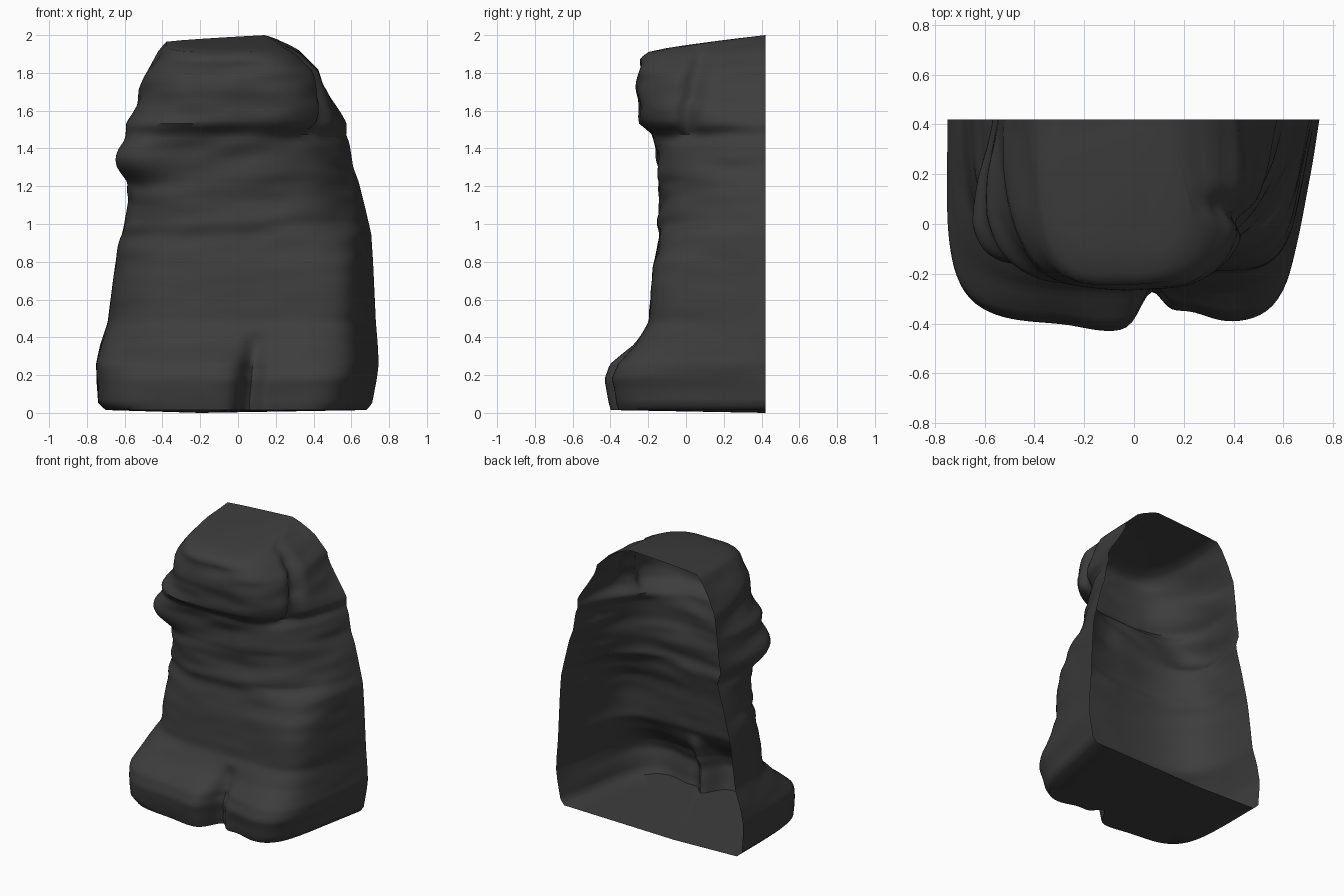
import bpy, bmesh, math
from mathutils import Vector, noise

cube = bpy.data.objects.get("Cube")
if cube:
    bpy.data.objects.remove(cube)

BACK = 0.42
AROUND, LAYERS = 96, 100

# Height, left edge, right edge, front edge, inward lean of the right side
PROFILE = [
    (0.015, -0.70, 0.68, -0.37, 0.15),
    (0.05, -0.74, 0.71, -0.38, 0.15),
    (0.18, -0.75, 0.735, -0.40, 0.14),
    (0.26, -0.75, 0.745, -0.37, 0.14),
    (0.36, -0.73, 0.74, -0.27, 0.14),
    (0.48, -0.69, 0.73, -0.20, 0.13),
    (0.80, -0.65, 0.715, -0.17, 0.11),
    (0.95, -0.625, 0.705, -0.14, 0.11),
    (1.10, -0.61, 0.67, -0.14, 0.12),
    (1.22, -0.60, 0.64, -0.13, 0.12),
    (1.30, -0.625, 0.61, -0.15, 0.12),
    (1.43, -0.60, 0.59, -0.17, 0.15),
    (1.47, -0.60, 0.575, -0.175, 0.16),
    (1.53, -0.59, 0.585, -0.245, 0.16),
    (1.70, -0.54, 0.54, -0.265, 0.13),
    (1.80, -0.48, 0.49, -0.26, 0.10),
    (1.88, -0.42, 0.35, -0.24, 0.02),
    (1.91, -0.38, 0.25, -0.20, -0.02),
]


def section(z):
    """Interpolate the edges of the rock at one height."""
    for low, high in zip(PROFILE, PROFILE[1:]):
        if z <= high[0]:
            t = (z - low[0]) / (high[0] - low[0])
            return [a + (b - a) * t for a, b in zip(low[1:], high[1:])]
    return PROFILE[-1][1:]


def bump(value, centre, width):
    return math.exp(-((value - centre) / width) ** 2)


def ramp(value, start, end):
    return max(0, min(1, (value - start) / (end - start)))


def squareness(c, z):
    """How boxy each front corner is: full at the foot, worn away higher up."""
    left = 3.2 + 2.3 * ramp(z, 0.45, 0.25) + 2 * bump(z, 1.36, 0.12)
    right = 2.7 + 5 * ramp(z, 1.0, 0.7) + ramp(z, 1.45, 1.55)
    return left + (right - left) * ramp(c, -0.2, 0.3)


def rock_point(i, z):
    left, right, front, lean = section(z)
    angle = math.pi * (1 - i / AROUND)
    c, s = math.cos(angle), math.sin(angle)

    # Rounded-box outline
    n = squareness(c, z)
    radius = (abs(c) ** n + s ** n) ** (-1 / n)
    side, depth = radius * c, radius * s
    middle = (left + right) / 2
    x = middle + side * (right - left) / 2 - lean * depth * max(0, side)
    y = BACK - depth * (BACK - front)

    # Rims tuck in behind the flanks
    tuck = ramp(y, 0.05, BACK) * -side
    x += tuck * (0.07 * bump(z, 1.35, 0.3) if side < 0
                 else 0.08 * bump(z, 1.75, 0.15))

    # Bulging ledge on the left corner below the brow
    ledge = 0.05 * bump(z, 1.37, 0.11) * bump(c, -0.75, 0.25)
    x -= ledge
    y -= ledge

    # Two toes at the foot, split by a narrow cleft
    foot = ramp(z, 0.44, 0.24)
    y += foot * depth * (0.12 * bump(x, 0.05 + z * 0.1, 0.06)
                         + 0.05 * bump(x, 0.2, 0.12)
                         - 0.03 * bump(x, -0.1, 0.15))

    # Vertical crack beside the overhanging brow
    brow = ramp(z, 1.45, 1.53) * ramp(z, 1.93, 1.83)
    if side > 0:
        x -= 0.06 * brow * bump(y, (z - 1.5) * 0.2, 0.05)

    # Weathered layers, strongest in the upper half, fading at the rim
    rough = (0.3 + 0.7 * ramp(z, 0.75, 1.0)) * ramp(z, 0, 0.12)
    rough *= ramp(y, BACK, 0.2)
    tilt = z - 0.06 * x
    wear = noise.noise(Vector((x * 1.7, y * 1.7, tilt * 8)))
    wear += 0.6 * noise.noise(Vector((x * 4 + 7, y * 4, tilt * 13)))
    out = Vector((x - middle, y - BACK, 0)).normalized() * wear * 0.024 * rough
    x += out.x
    y = BACK if i in (0, AROUND) else min(BACK, y + out.y)

    # Crown rises towards the back
    rise = max(0, (z - 1.6) / 0.31) ** 2
    z += rise * 0.055 * (y + 0.2) / 0.62 + rise * 0.02 * max(0, x)
    return Vector((x, y, z))


bm = bmesh.new()


def bridge(lower, upper):
    for i in range(AROUND):
        bm.faces.new((lower[i], lower[i + 1], upper[i + 1], upper[i]))


# Outer wall, open at the back
bottom, top = PROFILE[0][0], PROFILE[-1][0]
rings = []
for k in range(LAYERS + 1):
    z = bottom + (top - bottom) * k / LAYERS
    rings.append([bm.verts.new(rock_point(i, z)) for i in range(AROUND + 1)])
for lower, upper in zip(rings, rings[1:]):
    bridge(lower, upper)


def close_end(ring, centre, curve, flip):
    """Shrink a rim to a point on the back edge."""
    previous, edge = ring, [v.co.copy() for v in ring]
    for t in (0.15, 0.35, 0.6, 0.8):
        inner = []
        for p in edge:
            q = p.lerp(centre, t)
            q.z = p.z + (centre.z - p.z) * t ** curve
            inner.append(bm.verts.new(q))
        if flip:
            bridge(inner, previous)
        else:
            bridge(previous, inner)
        previous = inner
    tip = bm.verts.new(centre)
    for a, b in zip(previous, previous[1:]):
        bm.faces.new((b, a, tip) if flip else (a, b, tip))


close_end(rings[-1], Vector((0.14, BACK, 2.0)), 0.8, False)
close_end(rings[0], Vector((-0.2, BACK, 0.0)), 1.0, True)

mesh = bpy.data.meshes.new("rock_shell")
bm.to_mesh(mesh)
bm.free()
rock = bpy.data.objects.new("rock_shell", mesh)
bpy.context.collection.objects.link(rock)

# Dark stone
stone = bpy.data.materials.new("dark_stone")
stone.use_nodes = True
colour = (0.047, 0.047, 0.047, 1)
stone.diffuse_color = colour
stone.node_tree.nodes["Principled BSDF"].inputs["Base Color"].default_value = colour
mesh.materials.append(stone)

bpy.ops.object.select_all(action="DESELECT")
rock.select_set(True)
bpy.context.view_layer.objects.active = rock
bpy.ops.object.shade_smooth_by_angle(angle=math.radians(50))
